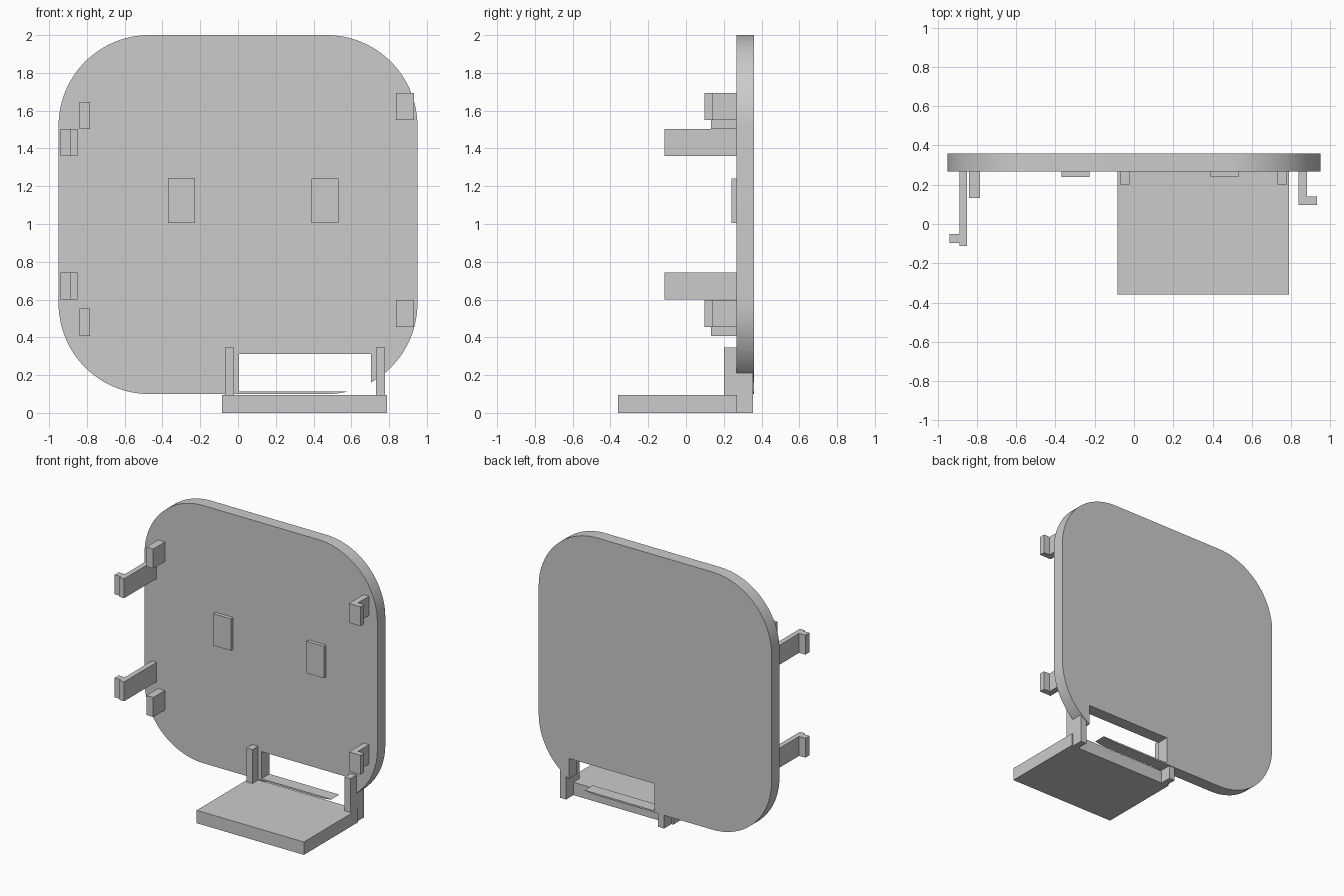
import bpy
import bmesh
import math

cube = bpy.data.objects.get("Cube")
if cube:
    bpy.data.objects.remove(cube, do_unlink=True)

GREY = 0.6
mat = bpy.data.materials.new("plain grey")
mat.use_nodes = True
mat.diffuse_color = (GREY, GREY, GREY, 1)
mat.node_tree.nodes["Principled BSDF"].inputs["Base Color"].default_value = (GREY, GREY, GREY, 1)

FRONT, BACK = 0.267, 0.36  # panel faces
EMBED = FRONT + 0.02       # attached parts sink slightly into the panel


def prism(name, outline, lo, hi, axis):
    """Extrude a 2D outline from lo to hi along y or z."""
    bm = bmesh.new()
    place = (lambda a, b: (a, lo, b)) if axis == "y" else (lambda a, b: (a, b, lo))
    face = bm.faces.new([bm.verts.new(place(a, b)) for a, b in outline])
    ext = bmesh.ops.extrude_face_region(bm, geom=[face])
    shift = (0, hi - lo, 0) if axis == "y" else (0, 0, hi - lo)
    bmesh.ops.translate(bm, vec=shift, verts=[v for v in ext["geom"] if isinstance(v, bmesh.types.BMVert)])
    bmesh.ops.recalc_face_normals(bm, faces=bm.faces)
    mesh = bpy.data.meshes.new(name)
    bm.to_mesh(mesh)
    bm.free()
    mesh.materials.append(mat)
    obj = bpy.data.objects.new(name, mesh)
    bpy.context.collection.objects.link(obj)
    return obj


def box(name, x, y, z):
    outline = [(x[0], y[0]), (x[1], y[0]), (x[1], y[1]), (x[0], y[1])]
    return prism(name, outline, z[0], z[1], "z")


# Rounded square panel
half, radius, mid, steps = 0.95, 0.48, 1.05, 24
outline = []
for corner, (sx, sz) in enumerate([(1, 1), (-1, 1), (-1, -1), (1, -1)]):
    for i in range(steps + 1):
        a = math.pi / 2 * (corner + i / steps)
        outline.append((sx * (half - radius) + radius * math.cos(a),
                        mid + sz * (half - radius) + radius * math.sin(a)))
panel = prism("panel", outline, FRONT, BACK, "y")

# Window through the panel above the tray
cutter = box("window_cutter", (0.005, 0.703), (0, 1), (0.112, 0.312))
cutter.hide_render = True
cutter.hide_viewport = True
cut = panel.modifiers.new("window", "BOOLEAN")
cut.operation = "DIFFERENCE"
cut.solver = "EXACT"
cut.object = cutter
bpy.context.view_layer.objects.active = panel
panel.select_set(True)
bpy.ops.object.modifier_apply(modifier=cut.name)
bpy.data.objects.remove(cutter, do_unlink=True)
bpy.ops.object.shade_smooth_by_angle(angle=math.radians(30))

# Tray and its two posts
box("tray", (-0.085, 0.79), (-0.36, 0.27), (0, 0.095))
for side, x in (("right", -0.07), ("left", 0.73)):
    box(f"tray_post_{side}", (x, x + 0.048), (0.2, 0.355), (0, 0.345))

# Raised pads on the front
for side, x in (("right", -0.37), ("left", 0.39)):
    box(f"pad_{side}", (x, x + 0.143), (0.24, EMBED), (1.005, 1.24))

# Hooks and stop blocks, one set high and one set low
long_hook = [(-0.85, EMBED), (-0.888, EMBED), (-0.888, -0.05), (-0.939, -0.05),
             (-0.939, -0.097), (-0.888, -0.097), (-0.888, -0.113), (-0.85, -0.113)]
short_hook = [(0.837, EMBED), (0.837, 0.097), (0.932, 0.097),
              (0.932, 0.14), (0.882, 0.14), (0.882, EMBED)]
for level, drop in (("upper", 0), ("lower", 0.76)):
    prism(f"long_hook_{level}", long_hook, 1.36 - drop, 1.503 - drop, "z")
for level, drop in (("upper", 0), ("lower", 1.095)):
    prism(f"short_hook_{level}", short_hook, 1.55 - drop, 1.693 - drop, "z")
    box(f"stop_block_{level}", (-0.84, -0.784), (0.132, EMBED), (1.503 - drop, 1.647 - drop))
